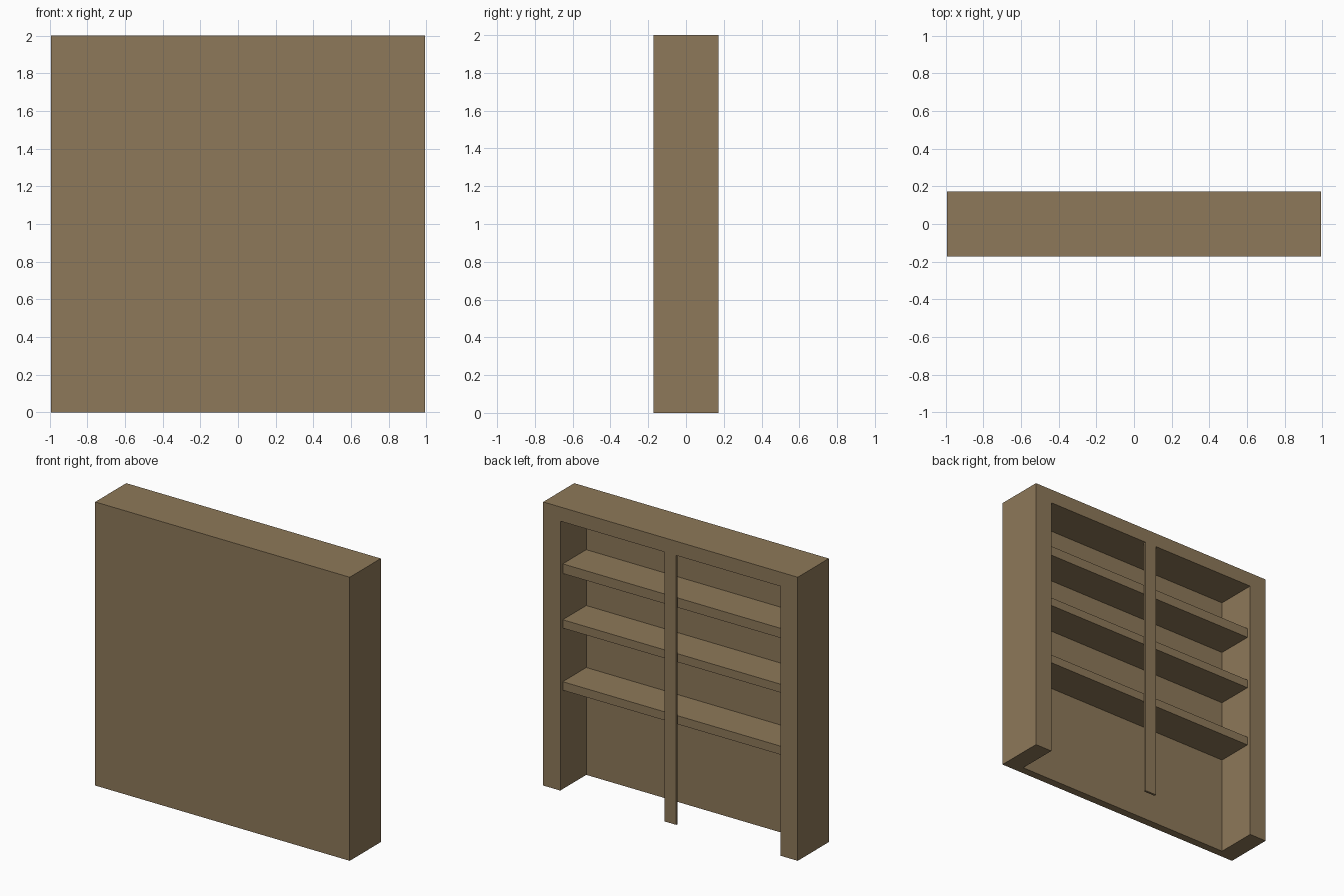
import bpy, bmesh
from mathutils import Vector

if "Cube" in bpy.data.objects:
    bpy.data.objects.remove(bpy.data.objects["Cube"])

wood = bpy.data.materials.new("brown_wood")
wood.diffuse_color = (0.27, 0.19, 0.10, 1)
wood.use_nodes = True
wood.node_tree.nodes["Principled BSDF"].inputs["Base Color"].default_value = wood.diffuse_color

W, D, H = 0.993, 0.173, 2.0      # half width, half depth, height
SIDE, TOP = 0.133, 0.10          # frame thicknesses
IN_X = W - SIDE                  # inner half width
PANEL_Y = -0.117                 # inner face of the closed panel


def box(name, lo, hi):
    """Box between two opposite corners."""
    lo, hi = Vector(lo), Vector(hi)
    bm = bmesh.new()
    bmesh.ops.create_cube(bm, size=1)
    for v in bm.verts:
        v.co = Vector((v.co[i] * (hi[i] - lo[i]) for i in range(3)))
    mesh = bpy.data.meshes.new(name)
    bm.to_mesh(mesh)
    bm.free()
    mesh.materials.append(wood)
    ob = bpy.data.objects.new(name, mesh)
    ob.location = (lo + hi) / 2
    bpy.context.collection.objects.link(ob)
    return ob


# Cabinet body: solid block hollowed from the open side, without a floor
body = box("cabinet_body", (-W, -D, 0), (W, D, H))
cutter = box("opening_cutter", (-IN_X, PANEL_Y, -0.2), (IN_X, D + 0.2, H - TOP))
cutter.hide_render = True
cutter.hide_viewport = False
cut = body.modifiers.new("opening", 'BOOLEAN')
cut.operation = 'DIFFERENCE'
cut.solver = 'EXACT'
cut.object = cutter
bpy.context.view_layer.objects.active = body
bpy.ops.object.modifier_apply(modifier=cut.name)
bpy.data.objects.remove(cutter)

# Shelves, slightly recessed from the open side
for name, z0, z1 in (("upper_shelf", 1.52, 1.588),
                     ("middle_shelf", 1.135, 1.194),
                     ("lower_shelf", 0.697, 0.757)):
    box(name, (-IN_X, PANEL_Y, z0), (IN_X, 0.145, z1))

# Thin central post, flush with the frame
box("center_post", (-0.045, D - 0.016, 0), (0.045, D, H - TOP))
